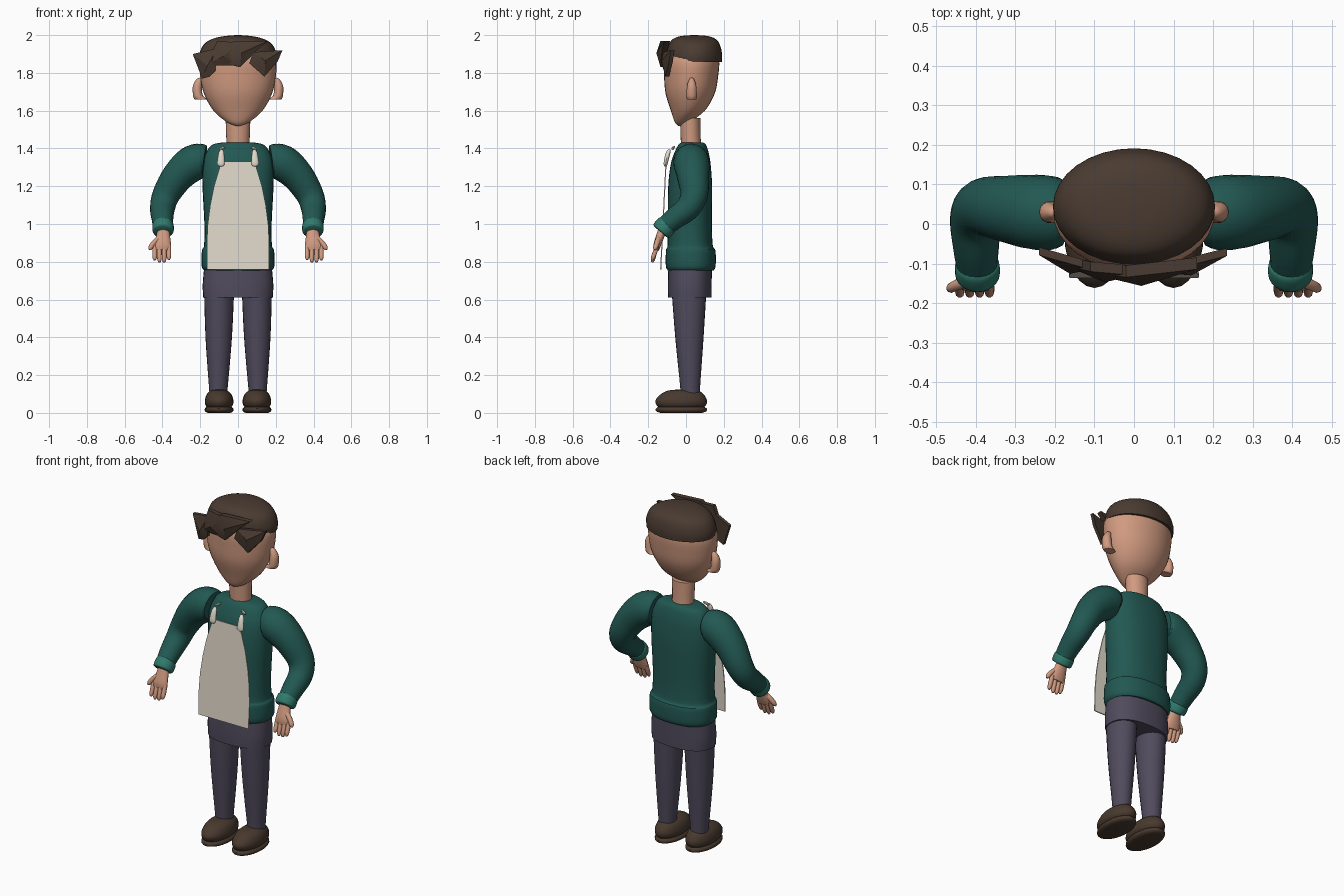
import bpy, bmesh, math
from mathutils import Vector

cube = bpy.data.objects.get("Cube")
if cube:
    bpy.data.objects.remove(cube, do_unlink=True)


def material(name, r, g, b):
    """Flat material from 0-255 display values, stored as linear."""
    def lin(c):
        return ((c / 255 + 0.055) / 1.055) ** 2.4
    col = (lin(r), lin(g), lin(b), 1)
    m = bpy.data.materials.new(name)
    m.use_nodes = True
    m.diffuse_color = col
    bsdf = next(n for n in m.node_tree.nodes if n.type == 'BSDF_PRINCIPLED')
    bsdf.inputs["Base Color"].default_value = col
    bsdf.inputs["Roughness"].default_value = 0.8
    return m


SKIN = material("skin", 208, 154, 128)
HAIR = material("dark brown hair", 74, 59, 49)
TEAL = material("teal knit", 34, 88, 82)
CUFF = material("light teal cuff", 48, 122, 108)
CREAM = material("cream apron", 225, 217, 203)
PANTS = material("grey purple trousers", 80, 75, 93)
SHOE = material("brown shoe", 72, 57, 46)


def finish(name, bm, mat, angle=40):
    bmesh.ops.recalc_face_normals(bm, faces=bm.faces[:])
    me = bpy.data.meshes.new(name)
    bm.to_mesh(me)
    bm.free()
    me.materials.append(mat)
    ob = bpy.data.objects.new(name, me)
    bpy.context.collection.objects.link(ob)
    bpy.ops.object.select_all(action='DESELECT')
    ob.select_set(True)
    bpy.context.view_layer.objects.active = ob
    bpy.ops.object.shade_smooth_by_angle(angle=math.radians(angle))
    return ob


def catmull(a, b, c, d, t):
    return 0.5 * (2 * b + (c - a) * t + (2 * a - 5 * b + 4 * c - d) * t * t
                  + (3 * b - a - 3 * c + d) * t ** 3)


def loft(name, rows, mat, n=24, steps=4, power=2, flat=False, ref=(1, 0, 0), side=1):
    """Skin oval rings (x, y, z, rx, ry), smoothly interpolated; flat keeps rings level."""
    pts = [rows[0]] + list(rows) + [rows[-1]]
    dense = []
    for i in range(1, len(rows)):
        for s in range(steps):
            dense.append([catmull(*(pts[i + k][j] for k in (-1, 0, 1, 2)), s / steps)
                          for j in range(5)])
    dense.append(list(rows[-1]))
    bm = bmesh.new()
    rings = []
    for i, (x, y, z, rx, ry) in enumerate(dense):
        t = Vector((0, 0, 1))
        if not flat:
            t = (Vector(dense[min(i + 1, len(dense) - 1)][:3])
                 - Vector(dense[max(i - 1, 0)][:3])).normalized()
        u = Vector(ref)
        u = (u - t * u.dot(t)).normalized()
        v = t.cross(u)
        ring = []
        for k in range(n):
            a = math.tau * k / n
            c, s = math.cos(a), math.sin(a)
            c = math.copysign(abs(c) ** (2 / power), c)
            s = math.copysign(abs(s) ** (2 / power), s)
            p = Vector((x, y, z)) + u * (c * rx) + v * (s * ry)
            ring.append(bm.verts.new((p.x * side, p.y, p.z)))
        rings.append(ring)
    for a, b in zip(rings, rings[1:]):
        for k in range(n):
            bm.faces.new((a[k], a[(k + 1) % n], b[(k + 1) % n], b[k]))
    bm.faces.new(rings[0])
    bm.faces.new(rings[-1])
    return finish(name, bm, mat)


def stack(name, rows, mat, x=0, **kw):
    """Upright body part from level rings (z, y, rx, ry)."""
    return loft(name, [(x, y, z, rx, ry) for z, y, rx, ry in rows], mat, flat=True, **kw)


def limb(name, rows, mat, **kw):
    """Round tube through (x, y, z, radius)."""
    return loft(name, [(*r, r[3]) for r in rows], mat, **kw)


# Head, neck and hair cap
stack("head", [(1.52, -.03, .012, .012), (1.54, -.02, .06, .04), (1.6, .01, .13, .09),
               (1.69, .022, .18, .13), (1.78, .027, .2, .143), (1.87, .03, .2, .145),
               (1.94, .035, .15, .11)], SKIN, n=32)
stack("neck", [(1.38, .03, .062, .055), (1.45, .025, .062, .053), (1.56, .022, .066, .054)], SKIN)
stack("hair_cap", [(1.858, .044, .203, .146), (1.9, .044, .204, .147), (1.95, .044, .182, .135),
                   (1.98, .044, .135, .112), (1.995, .044, .07, .07), (2.0, .044, .01, .01)],
      HAIR, n=32)


# Swept fringe: ridged locks that wrap the forehead
def lock(name, outline, depth):
    bm = bmesh.new()

    def vert(x, z, off):
        return bm.verts.new((x, -.135 + .8 * x * x + off, z))
    back = [vert(x, z, .03) for x, z in outline]
    front = [vert(x, z, .01 - depth) for x, z in outline]
    n = len(outline)
    peak = vert(sum(p[0] for p in outline) / n, sum(p[1] for p in outline) / n, -.012 - depth)
    for k in range(n):
        j = (k + 1) % n
        bm.faces.new((back[k], back[j], front[j], front[k]))
        bm.faces.new((front[k], front[j], peak))
    bm.faces.new(back)
    finish(name, bm, HAIR, 25)


lock("fringe_right_lock", [(-.24, 1.9), (-.11, 1.93), (-.12, 1.81), (-.15, 1.78), (-.19, 1.77)], 0)
lock("fringe_middle_lock", [(-.17, 1.84), (-.11, 1.97), (0, 1.96), (-.01, 1.84), (-.08, 1.84)], .005)
lock("fringe_swept_lock", [(-.11, 1.9), (-.02, 1.97), (.16, 1.97), (.1, 1.92), (.01, 1.83),
                           (-.03, 1.84)], .01)
lock("fringe_left_lock", [(.06, 1.85), (.08, 1.91), (.235, 1.92), (.21, 1.86), (.14, 1.78)], 0)

# Sweater body with a bulging hem
stack("sweater_body", [(.755, .025, .18, .122), (.78, .025, .193, .132), (.86, .025, .191, .131),
                       (.885, .022, .18, .12), (1.0, .02, .178, .117), (1.2, .022, .188, .116),
                       (1.32, .025, .186, .105), (1.385, .03, .165, .088),
                       (1.42, .033, .135, .072), (1.432, .033, .08, .058)],
      TEAL, n=32, power=2.3)

# Trouser seat
stack("trouser_seat", [(.61, .02, .184, .115), (.68, .02, .187, .116), (.78, .022, .178, .115)],
      PANTS, n=32, power=2.4)

# Apron panel: thin sheet with a narrow bib
bm = bmesh.new()
rows = []
for z, w in ((.76, .163), (.9, .165), (1.0, .16), (1.1, .147), (1.2, .127), (1.33, .088)):
    y = -.137 + (z - .76) * .05
    rows.append([[bm.verts.new((sx * w, y + dy, z)) for sx in (-1, 1)] for dy in (0, .006)])
for (f0, b0), (f1, b1) in zip(rows, rows[1:]):
    bm.faces.new((f0[0], f0[1], f1[1], f1[0]))
    bm.faces.new((b0[1], b0[0], b1[0], b1[1]))
    for k in (0, 1):
        bm.faces.new((f0[k], b0[k], b1[k], f1[k]))
for f, b in (rows[0], rows[-1]):
    bm.faces.new((f[0], f[1], b[1], b[0]))
finish("apron_panel", bm, CREAM)

for side, label in ((1, "left_"), (-1, "right_")):
    # Ear
    loft(label + "ear", [(.195, .03, 1.66, .035, .026), (.212, .03, 1.68, .026, .028),
                         (.215, .03, 1.73, .024, .025), (.205, .03, 1.765, .016, .014),
                         (.2, .03, 1.775, .003, .003)], SKIN, n=14, flat=True, side=side)
    # Sleeve, cuff
    limb(label + "sleeve", [(.175, .025, 1.335, .08), (.2, .027, 1.335, .092),
                            (.25, .03, 1.315, .095), (.32, .038, 1.25, .085),
                            (.38, .043, 1.155, .073), (.4, .01, 1.085, .066),
                            (.4, -.06, 1.03, .058), (.397, -.12, .978, .05)],
         TEAL, ref=(1, 1, 0), side=side)
    limb(label + "cuff", [(.397, -.098, .999, .046), (.397, -.104, .993, .056),
                          (.396, -.128, .965, .056), (.396, -.134, .958, .046)], CUFF, side=side)
    # Hand with four fingers and a thumb
    loft(label + "palm", [(.395, -.118, .98, .03, .026), (.396, -.135, .94, .036, .022),
                          (.4, -.152, .89, .046, .02), (.402, -.158, .862, .044, .014)],
         SKIN, n=16, side=side)
    for i, low in enumerate((.81, .797, .797, .808)):
        x = .366 + i * .025
        limb(f"{label}finger_{i + 1}", [(x, -.153, .885, .012), (x, -.166, .845, .0125),
                                        (x, -.176, low + .012, .011), (x, -.179, low, .005)],
             SKIN, n=10, steps=2, side=side)
    limb(label + "thumb", [(.42, -.145, .925, .014), (.45, -.155, .895, .014),
                           (.464, -.163, .873, .012), (.468, -.166, .863, .005)],
         SKIN, n=10, steps=2, ref=(0, 1, 0), side=side)
    # Apron strap button and hook
    loft(label + "strap_button", [(.09, -.108, 1.305, .008, .006), (.09, -.108, 1.315, .02, .01),
                                  (.09, -.104, 1.34, .019, .012), (.088, -.094, 1.38, .014, .012),
                                  (.086, -.088, 1.394, .005, .005)],
         CREAM, n=12, steps=2, flat=True, side=side)
    limb(label + "strap_hook", [(.1, -.07, 1.395, .004), (.085, -.07, 1.4, .008),
                                (.07, -.062, 1.41, .004)],
         CREAM, n=8, steps=2, ref=(0, 1, 0), side=side)
    # Trouser leg
    loft(label + "trouser_leg", [(.105, .022, .09, .046, .052), (.104, .022, .14, .05, .053),
                                 (.102, .018, .4, .07, .075), (.1, .016, .66, .08, .093)],
         PANTS, flat=True, side=side)
    # Shoe sole and upper
    stack(label + "shoe_sole", [(0, -.025, .06, .11), (.008, -.025, .074, .132),
                                (.022, -.025, .076, .135), (.032, -.025, .066, .122)],
          SHOE, x=.1, steps=2, side=side)
    stack(label + "shoe_upper", [(.028, -.025, .062, .118), (.045, -.025, .074, .133),
                                 (.07, -.025, .075, .135), (.1, -.02, .064, .112),
                                 (.118, -.015, .042, .08), (.123, -.01, .02, .04)],
          SHOE, x=.1, side=side)
